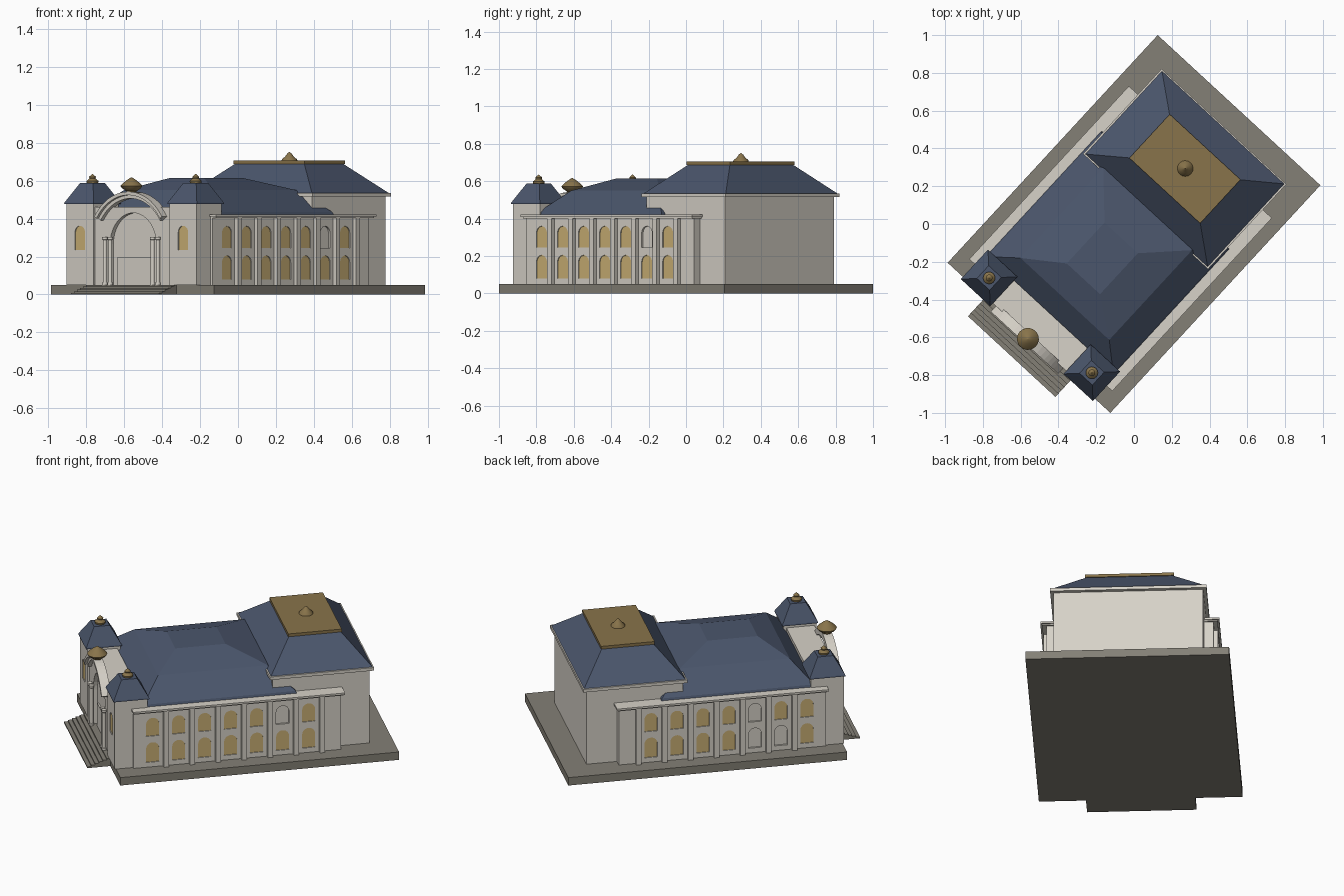
import bpy, bmesh
from math import sin, cos, pi, radians
from mathutils import Matrix

if "Cube" in bpy.data.objects:
    bpy.data.objects.remove(bpy.data.objects["Cube"])

TURN = Matrix.Rotation(radians(-42.7), 4, 'Z')   # the building stands diagonally


def material(name, r, g, b):
    m = bpy.data.materials.new(name)
    m.use_nodes = True
    m.diffuse_color = (r, g, b, 1)
    m.node_tree.nodes["Principled BSDF"].inputs["Base Color"].default_value = (r, g, b, 1)
    return m


STONE = material("pale stone", 0.68, 0.645, 0.58)
PAVING = material("grey paving", 0.23, 0.215, 0.18)
SLATE = material("blue slate", 0.07, 0.093, 0.15)
BRONZE = material("old bronze", 0.25, 0.175, 0.07)
GLASS = material("amber glass", 0.6, 0.44, 0.18)


def build(name, mat, solids, smooth=False):
    """Join solids, each a list of rings that are bridged and capped."""
    bm = bmesh.new()
    for rings in solids:
        loops = [[bm.verts.new(p) for p in ring] for ring in rings]
        for a, b in zip(loops, loops[1:]):
            for i in range(len(a)):
                j = (i + 1) % len(a)
                bm.faces.new((a[i], a[j], b[j], b[i]))
        bm.faces.new(loops[0][::-1])
        bm.faces.new(loops[-1])
    bmesh.ops.recalc_face_normals(bm, faces=bm.faces)
    bm.transform(TURN)
    me = bpy.data.meshes.new(name)
    bm.to_mesh(me)
    bm.free()
    me.materials.append(mat)
    ob = bpy.data.objects.new(name, me)
    bpy.context.collection.objects.link(ob)
    if smooth:
        activate(ob)
        bpy.ops.object.shade_smooth_by_angle(angle=radians(35))
    return ob


def activate(ob):
    bpy.ops.object.select_all(action='DESELECT')
    ob.select_set(True)
    bpy.context.view_layer.objects.active = ob


def rect(x, y0, y1, z, cx=0):
    return [(cx - x, y0, z), (cx + x, y0, z), (cx + x, y1, z), (cx - x, y1, z)]


def box(x, y0, y1, z0, z1, cx=0):
    return [rect(x, y0, y1, z0, cx), rect(x, y0, y1, z1, cx)]


def lathe(cx, cy, profile, n=16):
    return [[(cx + r * cos(2 * pi * i / n), cy + r * sin(2 * pi * i / n), z)
             for i in range(n)] for r, z in profile]


def arch(c, half, z0, z1, n=12):
    """Round-headed outline as (across, height) pairs."""
    top = [(c + half * cos(pi * i / n), z1 - half + half * sin(pi * i / n)) for i in range(n + 1)]
    return [(c - half, z0), (c + half, z0)] + top


def on_side(outline, x0, x1):
    return [[(x, a, z) for a, z in outline] for x in (x0, x1)]


def on_front(outline, y0, y1):
    return [[(a, y, z) for a, z in outline] for y in (y0, y1)]


def carve(ob, solids):
    cutter = build("cutter", STONE, solids)
    cutter.hide_render = True
    mod = ob.modifiers.new("openings", 'BOOLEAN')
    mod.operation, mod.solver, mod.object = 'DIFFERENCE', 'EXACT', cutter
    activate(ob)
    bpy.ops.object.modifier_apply(modifier=mod.name)
    bpy.data.objects.remove(cutter)


# Plinth and entrance steps
build("plinth", PAVING, [box(0.586, -0.82, 0.82, 0, 0.05)])
STEPS = 6
build("entrance_steps", PAVING, [
    box(0.315, -0.955 + 0.023 * i, -0.80, 0.05 * i / STEPS, 0.05 * (i + 1) / STEPS)
    for i in range(STEPS)])

# Hall walls with two rows of arched windows on each side
HALL_X, BAY, FIRST = 0.48, 0.153, -0.607
BLIND = {(1, 1, 5), (-1, 0, 1), (-1, 0, 2), (-1, 1, 2)}   # bays without glass
hall = build("hall_walls", STONE, [box(HALL_X, -0.72, 0.5, 0.05, 0.405)])
openings, panes, pilasters = [], [], []
for side in (1, -1):
    for bay in range(7):
        y = FIRST + BAY * bay
        for row, (z0, z1) in enumerate(((0.08, 0.205), (0.245, 0.36))):
            shape = arch(y, 0.038, z0, z1)
            openings.append(on_side(shape, side * (HALL_X - 0.012), side * (HALL_X + 0.02)))
            if (side, row, bay) not in BLIND:
                panes.append(on_side(shape, side * (HALL_X - 0.013), side * (HALL_X - 0.005)))
        mid = y + BAY / 2
        pilasters.append(box(0.012, mid - 0.015, mid + 0.015, 0.05, 0.405, side * (HALL_X + 0.011)))
carve(hall, openings)
build("hall_windows", GLASS, panes)
build("hall_pilasters", STONE, pilasters)
build("hall_cornice", STONE, [box(0.505, -0.72, 0.51, 0.402, 0.41),
                              box(0.515, -0.728, 0.518, 0.41, 0.422)])

# Hall roof: steep lower slopes, shallow upper slopes
build("hall_roof", SLATE, [[rect(0.46, -0.66, 0.245, 0.422), rect(0.455, -0.655, 0.24, 0.435),
                            rect(0.32, -0.54, 0.107, 0.55), rect(0.12, -0.395, -0.1, 0.615)]])

# Tall rear block
build("rear_block_walls", STONE, [box(0.43, 0.11, 0.68, 0.05, 0.52)])
build("rear_block_cornice", STONE, [box(0.45, 0.09, 0.702, 0.516, 0.535)])
build("rear_block_roof", SLATE, [[rect(0.44, 0.098, 0.695, 0.535), rect(0.25, 0.245, 0.55, 0.687)]])
build("roof_platform", BRONZE, [box(0.255, 0.24, 0.555, 0.687, 0.705)])
build("platform_finial", BRONZE, [lathe(0, 0.4, [
    (0.042, 0.705), (0.04, 0.712), (0.022, 0.728), (0.012, 0.742), (0.001, 0.752)])], True)

# Corner towers
TX, TY = 0.37, -0.73
walls, windows, cuts, roofs, finials = [], [], [], [], []
for cx in (-TX, TX):
    walls.append(box(0.097, TY - 0.097, TY + 0.097, 0.05, 0.48, cx))
    shape = arch(cx, 0.036, 0.235, 0.362)
    cuts.append(on_front(shape, TY - 0.12, TY - 0.087))
    windows.append(on_front(shape, TY - 0.092, TY - 0.085))
    roofs.append([rect(h, TY - h, TY + h, z, cx)
                  for h, z in ((0.106, 0.478), (0.104, 0.486), (0.046, 0.588))])
    finials.append(lathe(cx, TY, [(0.03, 0.588), (0.032, 0.598), (0.016, 0.612),
                                  (0.018, 0.62), (0.001, 0.636)]))
towers = build("tower_walls", STONE, walls)
carve(towers, cuts)
build("tower_windows", GLASS, windows)
build("tower_roofs", SLATE, roofs)
build("tower_finials", BRONZE, finials, True)

# Entrance front with a recessed round portal
FACE = -0.815
entrance = build("entrance_wall", STONE, [box(0.28, FACE, -0.65, 0.05, 0.462)])
carve(entrance, [on_front(arch(0, 0.165, 0.04, 0.43, 20), FACE - 0.05, FACE + 0.025)])
build("entrance_door", STONE, [box(0.13, FACE + 0.015, FACE + 0.03, 0.05, 0.195)])
build("entrance_columns", STONE, [
    lathe(s * x, FACE - 0.014, [(0.015, 0.05), (0.015, 0.062), (0.011, 0.064),
                                (0.011, 0.286), (0.015, 0.29), (0.015, 0.302)], 12)
    for s in (-1, 1) for x in (0.152, 0.19)], True)


# Curved open pediment above the portal, made of two stepped bands
def band(r0, r1, y0, y1, n=20):
    angles = [radians(-57 + 114 * i / n) for i in range(n + 1)]
    outline = [(r1 * sin(a), 0.253 + r1 * cos(a)) for a in angles]
    outline += [(r0 * sin(a), 0.253 + r0 * cos(a)) for a in reversed(angles)]
    return on_front(outline, y0, y1)


build("pediment_arch", STONE, [band(0.253, 0.272, -0.838, -0.80), band(0.271, 0.289, -0.855, -0.80)])
build("pediment_finial", BRONZE, [lathe(0, -0.828, [
    (0.024, 0.53), (0.028, 0.545), (0.05, 0.56), (0.058, 0.572), (0.05, 0.582),
    (0.025, 0.603), (0.001, 0.618)], 20)], True)
